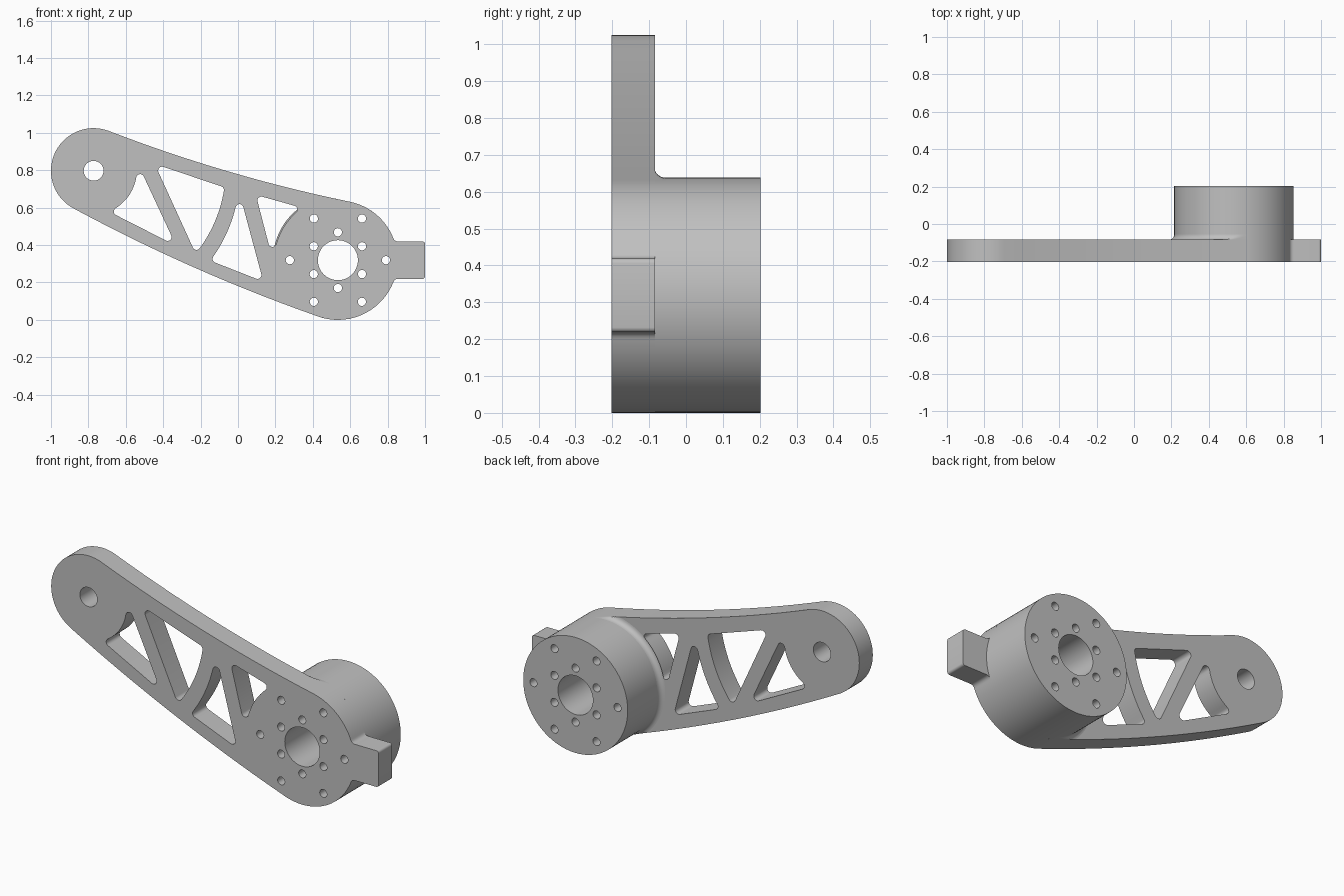
import bpy
import bmesh
from math import cos, sin, radians, pi, atan2
from mathutils import Vector

cube = bpy.data.objects.get("Cube")
if cube:
    bpy.data.objects.remove(cube)

# Main dimensions (2D points are x, z)
HUB, HUB_R = Vector((0.534, 0.319)), 0.319
PIVOT, PIVOT_R = Vector((-0.772, 0.797)), 0.228
FRONT, MID, BACK = -0.202, -0.084, 0.202
TOP_ANGLE, LOW_ANGLE = 78, 250      # where the arm edges leave the hub
FILLET = 0.028

metal = bpy.data.materials.new("plain grey metal")
metal.use_nodes = True
GREY = (0.53, 0.53, 0.53, 1)
metal.diffuse_color = GREY
metal.node_tree.nodes["Principled BSDF"].inputs["Base Color"].default_value = GREY


def polar(c, r, deg):
    return c + r * Vector((cos(radians(deg)), sin(radians(deg))))


def arc(c, r, a, b, n):
    return [polar(c, r, a + (b - a) * i / n) for i in range(n + 1)]


def circle(c, r, n):
    return arc(c, r, 0, 360, n)[:-1]


def bowed(p, q, sag, n=14):
    """Points from p towards q (q left out), bowed to the right by sag."""
    d = q - p
    out = Vector((d.y, -d.x)).normalized()
    if not sag:
        return [p]
    return [p + d * t + out * 4 * sag * t * (1 - t) for t in (i / n for i in range(n))]


def corner(p, c, q, n=5):
    """Soft inside corner from p to q around control point c."""
    return [p * (1 - t) ** 2 + c * 2 * t * (1 - t) + q * t * t for t in (i / n for i in range(n + 1))]


def rounded(corners, sags, r=0.021):
    """Anticlockwise window grown by r, with round corners and bowed sides."""
    pts = [Vector(c) for c in corners]
    path = []
    for i, p in enumerate(pts):
        path += bowed(p, pts[(i + 1) % len(pts)], sags[i])
    result = []
    for i, p in enumerate(path):
        d0, d1 = p - path[i - 1], path[(i + 1) % len(path)] - p
        a = atan2(-d0.x, d0.y)
        turn = (atan2(-d1.x, d1.y) - a + pi) % (2 * pi) - pi
        deg, sweep = a * 180 / pi, turn * 180 / pi
        if sweep > 20:
            result += arc(p, r, deg, deg + sweep, 8)
        else:
            result.append(polar(p, r, deg + sweep / 2))
    return result


def finish(name, bm):
    mesh = bpy.data.meshes.new(name)
    bm.to_mesh(mesh)
    bm.free()
    mesh.materials.append(metal)
    obj = bpy.data.objects.new(name, mesh)
    bpy.context.collection.objects.link(obj)
    bpy.ops.object.select_all(action='DESELECT')
    obj.select_set(True)
    bpy.context.view_layer.objects.active = obj
    bpy.ops.object.shade_smooth_by_angle(angle=radians(30))
    return obj


def slab(name, loops, y0, y1):
    """Extrude an outline with holes between two depths."""
    curve = bpy.data.curves.new(name + " profile", 'CURVE')
    curve.dimensions, curve.fill_mode = '2D', 'BOTH'
    curve.extrude = (y1 - y0) / 2
    for loop in loops:
        spline = curve.splines.new('POLY')
        spline.points.add(len(loop) - 1)
        for point, p in zip(spline.points, loop):
            point.co = (p.x, p.y, 0, 1)
        spline.use_cyclic_u = True
    temp = bpy.data.objects.new(name + " profile", curve)
    bpy.context.collection.objects.link(temp)
    graph = bpy.context.evaluated_depsgraph_get()
    mesh = bpy.data.meshes.new_from_object(temp.evaluated_get(graph))
    bm = bmesh.new()
    bm.from_mesh(mesh)
    bpy.data.objects.remove(temp)
    bpy.data.curves.remove(curve)
    bpy.data.meshes.remove(mesh)
    bmesh.ops.remove_doubles(bm, verts=bm.verts, dist=0.00005)
    for v in bm.verts:
        v.co = (v.co.x, (y0 + y1) / 2 - v.co.z, v.co.y)
    bmesh.ops.recalc_face_normals(bm, faces=bm.faces)
    return finish(name, bm)


# Bore and two rings of bolt holes shared by the plate and the drum
hub_holes = [circle(HUB, 0.107, 48)]
for k in range(6):
    hub_holes.append(circle(polar(HUB, 0.257, 60 * k), 0.022, 20))
    hub_holes.append(circle(polar(HUB, 0.149, 60 * k + 30), 0.022, 20))

# Truss windows
windows = [
    rounded([(-0.523, 0.758), (-0.643, 0.579), (-0.376, 0.443)], [-0.023, 0, 0]),
    rounded([(-0.406, 0.798), (-0.222, 0.395), (-0.096, 0.694)], [0, 0.019, 0]),
    rounded([(0.008, 0.598), (-0.115, 0.326), (0.104, 0.240)], [-0.014, 0, 0]),
    rounded([(0.125, 0.638), (0.184, 0.411), (0.296, 0.590)], [0, -0.015, 0]),
]

# Arm outline: hub arc, end tab, hub arc, top edge, pivot end, bottom edge
up = Vector((0, 0.1))
root, tip = Vector((0.837, HUB.y)), Vector((0.987, HUB.y))
inset = Vector((0, 0.087))
run = Vector((0.02, 0))
outline = arc(HUB, HUB_R, LOW_ANGLE, 337, 24)
outline += corner(polar(HUB, HUB_R, 338.5), root - up, root - up + run)
outline += arc(tip - inset, 0.013, -90, 0, 4)
outline += arc(tip + inset, 0.013, 0, 90, 4)
outline += corner(root + up + run, root + up, polar(HUB, HUB_R, 21.5))
outline += arc(HUB, HUB_R, 23, TOP_ANGLE, 16)[:-1]
outline += bowed(polar(HUB, HUB_R, TOP_ANGLE), polar(PIVOT, PIVOT_R, 70), -0.028)
outline += arc(PIVOT, PIVOT_R, 70, 242, 36)[:-1]
outline += bowed(polar(PIVOT, PIVOT_R, 242), polar(HUB, HUB_R, LOW_ANGLE), 0.028)

slab("arm_plate", [outline, circle(PIVOT, 0.053, 32)] + windows + hub_holes, FRONT, MID)
slab("hub_drum", [circle(HUB, HUB_R, 96)] + hub_holes, MID, BACK)

# Fillet between drum and arm, trimmed to the arm edges
bm = bmesh.new()
rows = []
STEPS = 60
for i in range(STEPS + 1):
    a = TOP_ANGLE + (LOW_ANGLE - TOP_ANGLE) * i / STEPS
    edge = min(a - TOP_ANGLE, LOW_ANGLE - a)
    limit = HUB_R / cos(radians(min(edge, 60)))
    row = []
    for j in range(7):
        t = pi / 2 * j / 6
        p = polar(HUB, min(HUB_R + FILLET * (1 - cos(t)), limit), a)
        row.append(bm.verts.new((p.x, MID + FILLET * (1 - sin(t)), p.y)))
    rows.append(row)
for r0, r1 in zip(rows, rows[1:]):
    for j in range(6):
        bm.faces.new((r0[j], r0[j + 1], r1[j + 1], r1[j]))
bmesh.ops.recalc_face_normals(bm, faces=bm.faces)
# Turn the strip so it faces away from the hub axis
centre = Vector((HUB.x, 0, HUB.y))
if sum(f.normal.dot(f.calc_center_median() - centre) for f in bm.faces) < 0:
    bmesh.ops.reverse_faces(bm, faces=bm.faces)
finish("drum_fillet", bm)
